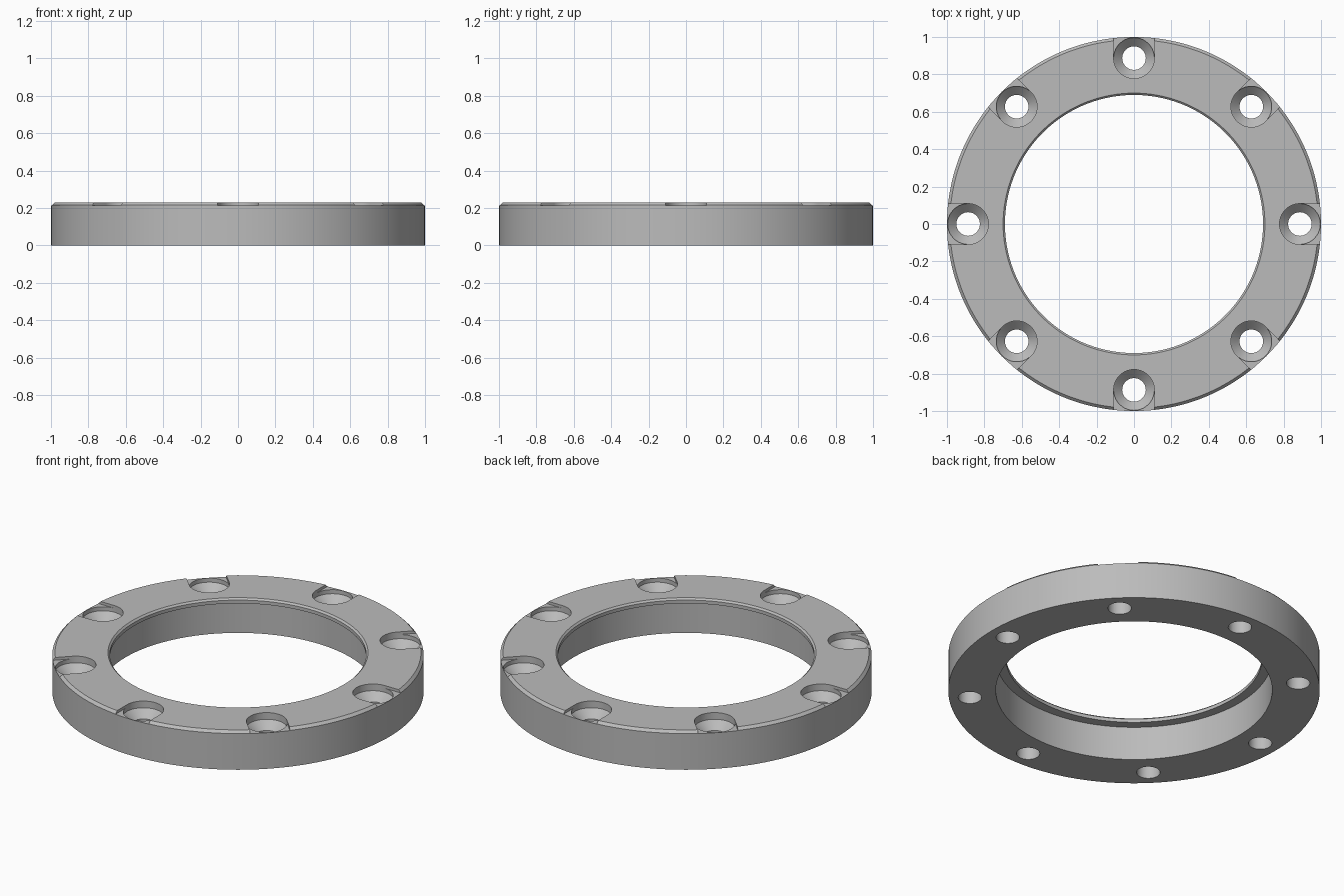
import bpy, bmesh, math
from mathutils import Matrix, Vector

cube = bpy.data.objects.get("Cube")
if cube:
    bpy.data.objects.remove(cube, do_unlink=True)

HEIGHT = 0.23
SLOT_FLOOR = 0.214
BOLT_RADIUS = 0.887   # bolt circle
SINK_RADIUS = 0.109   # head recess
COUNT = 8

steel = bpy.data.materials.new("grey_steel")
steel.use_nodes = True
steel.diffuse_color = (0.5, 0.5, 0.5, 1)
steel.node_tree.nodes["Principled BSDF"].inputs["Base Color"].default_value = (0.5, 0.5, 0.5, 1)


def revolve(bm, profile, segments, centre=(0, 0, 0)):
    """Sweep a closed (radius, z) profile around z; points at radius 0 become caps."""
    rings = []
    for i in range(segments):
        a = 2 * math.pi * i / segments
        rings.append([bm.verts.new(Vector(centre) + Vector((r * math.cos(a), r * math.sin(a), z)))
                      for r, z in profile])
    for i in range(segments):
        a, b = rings[i], rings[(i + 1) % segments]
        for j in range(len(profile)):
            k = (j + 1) % len(profile)
            if profile[j][0] == 0 and profile[k][0] == 0:
                continue
            bm.faces.new((a[j], b[j], b[k], a[k]))
    bmesh.ops.remove_doubles(bm, verts=bm.verts[:], dist=1e-5)


def make_object(name, bm):
    bmesh.ops.recalc_face_normals(bm, faces=bm.faces[:])
    mesh = bpy.data.meshes.new(name)
    bm.to_mesh(mesh)
    bm.free()
    mesh.materials.append(steel)
    obj = bpy.data.objects.new(name, mesh)
    bpy.context.collection.objects.link(obj)
    return obj


# Ring body: chamfered top edges and a thin lip over the wider lower bore
bm = bmesh.new()
revolve(bm, [(1, 0), (1, 0.215), (0.985, HEIGHT), (0.70, HEIGHT),
             (0.69, 0.22), (0.69, 0.2), (0.744, 0.2), (0.744, 0)], 144)
ring = make_object("flange_ring", bm)

# Cutters: shallow slots open to the rim, and countersunk bolt holes
slots, holes = bmesh.new(), bmesh.new()
for i in range(COUNT):
    angle = 2 * math.pi * i / COUNT
    turn = Matrix.Rotation(angle, 4, 'Z')
    size = Matrix.Diagonal((0.3, 2 * SINK_RADIUS, 0.1, 1))
    place = Matrix.Translation((BOLT_RADIUS + 0.15, 0, SLOT_FLOOR + 0.05))
    bmesh.ops.create_cube(slots, size=1, matrix=turn @ place @ size)
    revolve(holes, [(0, -0.1), (0.063, -0.1), (0.063, 0.145), (SINK_RADIUS, 0.19),
                    (SINK_RADIUS, 0.3), (0, 0.3)], 40,
            turn @ Vector((BOLT_RADIUS, 0, 0)))
cutters = [make_object("slot_cutter", slots), make_object("hole_cutter", holes)]

bpy.ops.object.select_all(action='DESELECT')
ring.select_set(True)
bpy.context.view_layer.objects.active = ring
for cutter in cutters:
    cutter.hide_render = True
    mod = ring.modifiers.new(cutter.name, 'BOOLEAN')
    mod.operation = 'DIFFERENCE'
    mod.solver = 'EXACT'
    mod.object = cutter
    bpy.ops.object.modifier_apply(modifier=mod.name)
    bpy.data.objects.remove(cutter, do_unlink=True)

bpy.ops.object.shade_smooth_by_angle(angle=math.radians(25))
